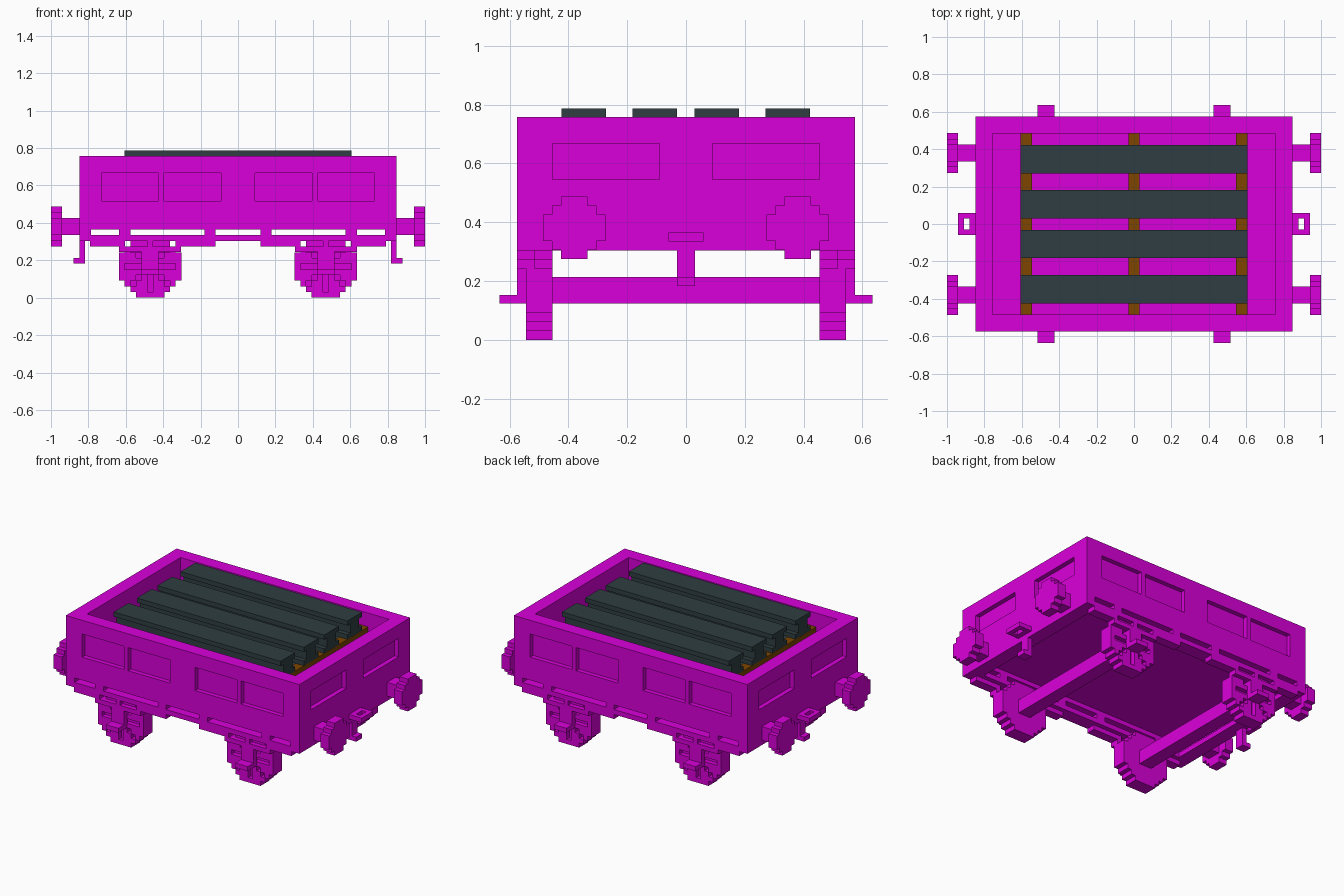
import bpy, bmesh
from mathutils import Matrix, Vector

V = 2 / 66  # block unit shared by the stepped parts

if "Cube" in bpy.data.objects:
    bpy.data.objects.remove(bpy.data.objects["Cube"])


def material(name, rgb):
    m = bpy.data.materials.new(name)
    m.use_nodes = True
    m.diffuse_color = (*rgb, 1)
    m.node_tree.nodes["Principled BSDF"].inputs["Base Color"].default_value = (*rgb, 1)
    return m


magenta = material("magenta paint", (0.7, 0.0, 0.7))
steel = material("dark steel", (0.029, 0.048, 0.054))
wood = material("brown wood", (0.21, 0.06, 0.0))


def finish(name, bm, mat):
    bmesh.ops.recalc_face_normals(bm, faces=bm.faces)
    mesh = bpy.data.meshes.new(name)
    bm.to_mesh(mesh)
    bm.free()
    mesh.materials.append(mat)
    ob = bpy.data.objects.new(name, mesh)
    bpy.context.collection.objects.link(ob)
    return ob


def boxes(name, spans, mat=magenta):
    """One object from (x0, x1, y0, y1, z0, z1) boxes."""
    bm = bmesh.new()
    for x0, x1, y0, y1, z0, z1 in spans:
        size = Matrix.Diagonal((x1 - x0, y1 - y0, z1 - z0, 1))
        mid = Vector((x0 + x1, y0 + y1, z0 + z1)) / 2
        bmesh.ops.create_cube(bm, size=1, matrix=Matrix.Translation(mid) @ size)
    return finish(name, bm, mat)


def prism(name, outline, place, depth, mat=magenta):
    """Extrude a 2D outline; place maps (u, v) to a 3D point."""
    bm = bmesh.new()
    face = bm.faces.new([bm.verts.new(place(u, v)) for u, v in outline])
    moved = bmesh.ops.extrude_face_region(bm, geom=[face])["geom"]
    bmesh.ops.translate(bm, vec=depth, verts=[g for g in moved if isinstance(g, bmesh.types.BMVert)])
    return finish(name, bm, mat)


def stepped(rows):
    """Symmetric outline from (width, height) rows, stacked upwards from zero."""
    side, v = [], 0
    for width, height in rows:
        side += [(width / 2, v), (width / 2, v + height)]
        v += height
    return side + [(-u, w) for u, w in reversed(side)]


def cut(target, spans):
    cutter = boxes("cutter", spans)
    cutter.hide_render = True
    mod = target.modifiers.new("cut", "BOOLEAN")
    mod.operation, mod.solver, mod.object = "DIFFERENCE", "EXACT", cutter
    bpy.context.view_layer.objects.active = target
    bpy.ops.object.modifier_apply(modifier=mod.name)
    bpy.data.objects.remove(cutter)


def flip_x(b, s):
    return b if s > 0 else (-b[1], -b[0], *b[2:])


def flip_y(b, s):
    return b if s > 0 else (*b[:2], -b[3], -b[2], *b[4:])


SIDES = (1, -1)
LABEL_X = {1: "left", -1: "right"}
LABEL_Y = {1: "back", -1: "front"}

# Wagon body: open box with a thin floor set above the sill
L, W, BASE, TOP = 0.848, 0.575, 0.303, 0.758
FLOOR = 14 * V
body = boxes("wagon_body", [(-L, L, -W, W, BASE, TOP)])
cut(body, [(-0.757, 0.757, -0.485, 0.485, FLOOR, 1),
           (-0.757, 0.757, -0.485, 0.485, 0, FLOOR - V)])

# Slots between the walls and the lower sill
slots = [(0.18, 0.575), (0.635, 0.785)]
cut(body, [(-0.12, 0.12, -1, 1, 0.335, 0.365)]
    + [flip_x((a, b, -1, 1, 0.335, 0.365), s) for a, b in slots for s in SIDES])

# Recessed panels on the sides and ends
panels = []
for sx in SIDES:
    for sy in SIDES:
        for a, b in ((0.09, 0.395), (0.425, 0.73)):
            panels.append(flip_y(flip_x((a, b, W - V, 1, 0.516, 0.668), sx), sy))
        panels.append(flip_y(flip_x((L - V, 1, 0.09, 0.455, 0.546, 0.668), sx), sy))
cut(body, panels)

# Spoke grooves in the wheel faces: level, upright and diagonal
AX, AZ, FACE = 0.47, 5.5 * V, 0.515
grooves = [(AX - 4.5 * V, AX + 4.5 * V, FACE, 1, AZ - V / 2, AZ + V / 2)]
for s in SIDES:
    low, high = sorted((s * V * 0.55, s * V * 4.5))
    grooves.append((AX - V / 2, AX + V / 2, FACE, 1, AZ + low, AZ + high))
    for t in SIDES:
        for k in (2, 3):
            x, z, h = AX + s * k * V, AZ + t * k * V, 0.49 * V
            grooves.append((x - h, x + h, FACE, 1, z - h, z + h))

# Running gear: wheels, springs, axle guards and steps
wheel_rows = [(n * V, V) for n in (5, 7, 9)] + [(11 * V, 5 * V)] + [(n * V, V) for n in (9, 7, 5)]
sill = [(a, b, 0.515, W, 0.273, BASE) for a, b in ((0.12, 0.335), (0.455, 0.485), (0.605, 0.79))]
gear = [(AX - 0.165, AX + 0.165, 0.515, W, 0.243, 0.273),   # spring
        (AX - 0.045, AX + 0.045, 0.54, W, 0.153, 0.243),    # axle box
        (AX - 0.045, AX + 0.045, 0.54, 0.635, 0.123, 0.153)]  # step
for sx in SIDES:
    boxes(f"{LABEL_X[sx]}_axle", [flip_x((AX - 0.045, AX + 0.045, -0.46, 0.46, 0.123, 0.213), sx)])
    for sy in SIDES:
        tag = f"{LABEL_Y[sy]}_{LABEL_X[sx]}"
        wheel = prism(f"{tag}_wheel", stepped(wheel_rows),
                      lambda u, v: (sx * AX + u, sy * 0.455, v), (0, sy * 0.09, 0))
        cut(wheel, [flip_y(flip_x(b, sx), sy) for b in grooves])
        boxes(f"{tag}_spring_sill", [flip_y(flip_x(b, sx), sy) for b in sill])
        boxes(f"{tag}_axle_guard", [flip_y(flip_x(b, sx), sy) for b in gear])

# Buffers
buffer_rows = [(3 * V, V), (5 * V, V), (7 * V, 3 * V), (5 * V, V), (3 * V, V)]
for sx in SIDES:
    for sy in SIDES:
        tag = f"{LABEL_Y[sy]}_{LABEL_X[sx]}"
        boxes(f"{tag}_buffer_stem", [flip_y(flip_x((0.84, 0.945, 0.335, 0.425, 0.335, 0.425), sx), sy)])
        prism(f"{tag}_buffer_plate", stepped(buffer_rows),
              lambda u, v: (sx * 0.94, sy * 0.38 + u, 0.275 + v), (sx * 0.06, 0, 0))

# Couplings: open loop with a hanging hook
for sx in SIDES:
    loop = [(0.84, 0.94, 0.03, 0.06, 0.335, 0.365), (0.84, 0.94, -0.06, -0.03, 0.335, 0.365),
            (0.91, 0.94, -0.03, 0.03, 0.335, 0.365), (0.84, 0.88, -0.03, 0.03, 0.335, 0.365)]
    hook = [(0.818, 0.848, -0.03, 0.03, 0.213, 0.31), (0.818, 0.88, -0.03, 0.03, 0.183, 0.213)]
    boxes(f"{LABEL_X[sx]}_coupling_loop", [flip_x(b, sx) for b in loop])
    boxes(f"{LABEL_X[sx]}_coupling_hook", [flip_x(b, sx) for b in hook])

# Load: two layers of steel beams, each lying on wooden bearers
beam = stepped([(5 * V, V), (3 * V, 2 * V), (5 * V, V)])
for layer, base in (("lower", FLOOR), ("upper", FLOOR + 6 * V)):
    for name, x in (("right", -0.576), ("middle", 0), ("left", 0.576)):
        boxes(f"{layer}_{name}_bearer", [(x - V, x + V, -0.485, 0.485, base, base + 2 * V)], wood)
    for i, y in enumerate((-0.348, -0.107, 0.105, 0.346)):
        prism(f"{layer}_steel_beam_{i + 1}", beam,
              lambda u, v: (-0.606, y + u, base + 2 * V + v), (1.212, 0, 0), steel)
